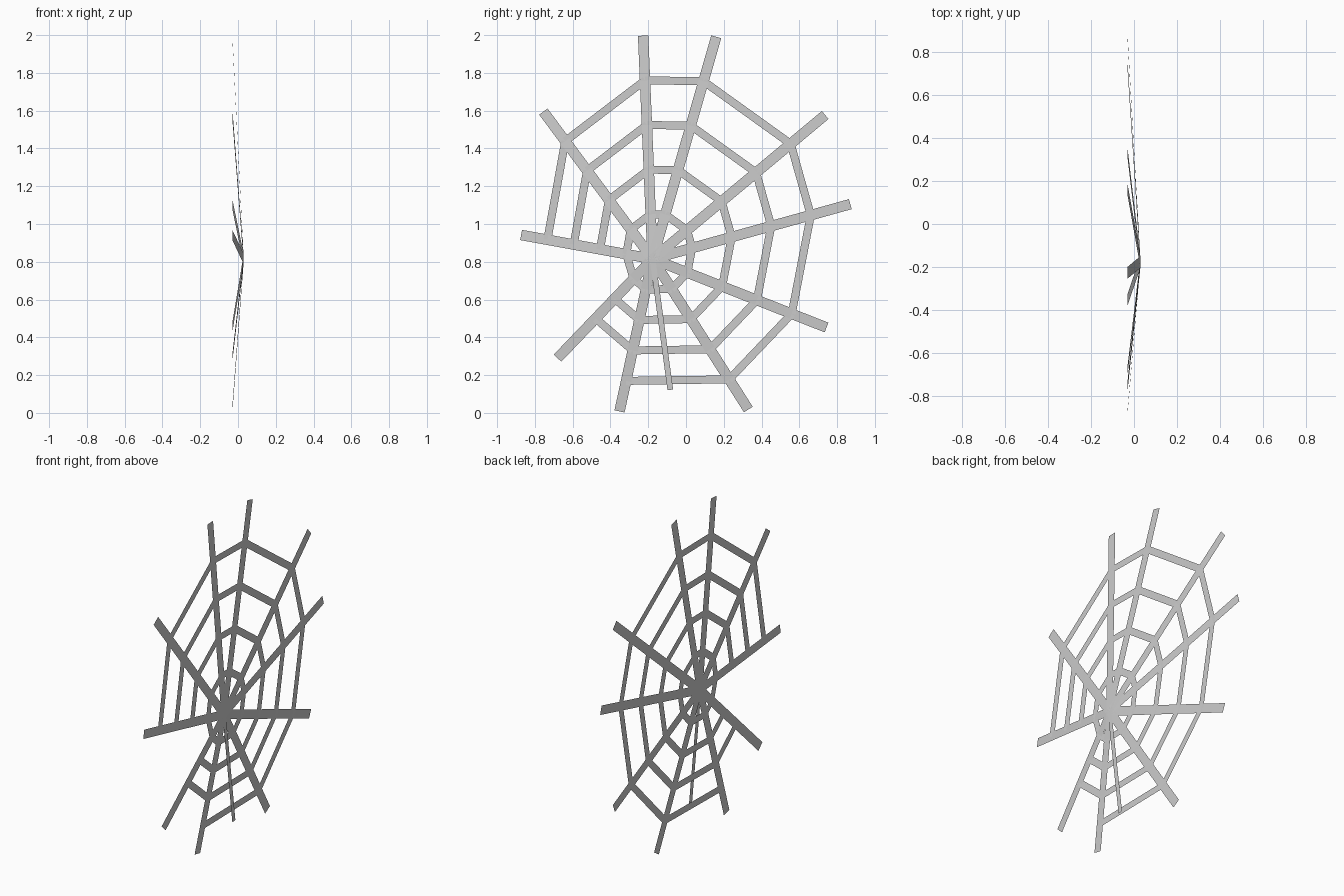
import bpy
from mathutils import Vector

if "Cube" in bpy.data.objects:
    bpy.data.objects.remove(bpy.data.objects["Cube"])

HUB = Vector((0.03, -0.177, 0.815))
SPOKE_W, RING_W = 0.055, 0.042

# Outer tips of the ten main spokes, clockwise from the top (y, z)
TIPS = [(-0.227, 1.997), (0.16, 1.991), (0.737, 1.577), (0.87, 1.105),
        (0.744, 0.452), (0.33, 0.018), (-0.352, 0.008), (-0.68, 0.29),
        (-0.873, 0.942), (-0.755, 1.595)]
tips = [Vector((-0.03, y, z)) for y, z in TIPS]

# Ring strands left in each gap between neighbouring spokes (torn web)
STRANDS = [4, 4, 4, 4, 4, 4, 3, 1, 4, 4]


def strip(name, a, b, width):
    """Flat ribbon from a to b, its width lying in the plane of the web."""
    d = b - a
    side = Vector((0, -d.z, d.y)).normalized() * width / 2
    mesh = bpy.data.meshes.new(name)
    mesh.from_pydata([a - side, b - side, b + side, a + side], [], [(0, 1, 2, 3)])
    obj = bpy.data.objects.new(name, mesh)
    bpy.context.collection.objects.link(obj)
    return obj


# Main spokes
for i, tip in enumerate(tips):
    strip(f"web_spoke_{i + 1}", HUB, tip, SPOKE_W)

# Thin loose spoke hanging straight down from the hub
strip("thin_web_spoke", HUB, Vector((0.03, -0.083, 0.122)), 0.03)

# Ring strands at even steps along the spokes
for i, count in enumerate(STRANDS):
    for k in range(1, count + 1):
        a = HUB.lerp(tips[i], 0.2 * k)
        b = HUB.lerp(tips[(i + 1) % len(tips)], 0.2 * k)
        strip(f"ring_{k}_strand_{i + 1}", a, b, RING_W)
